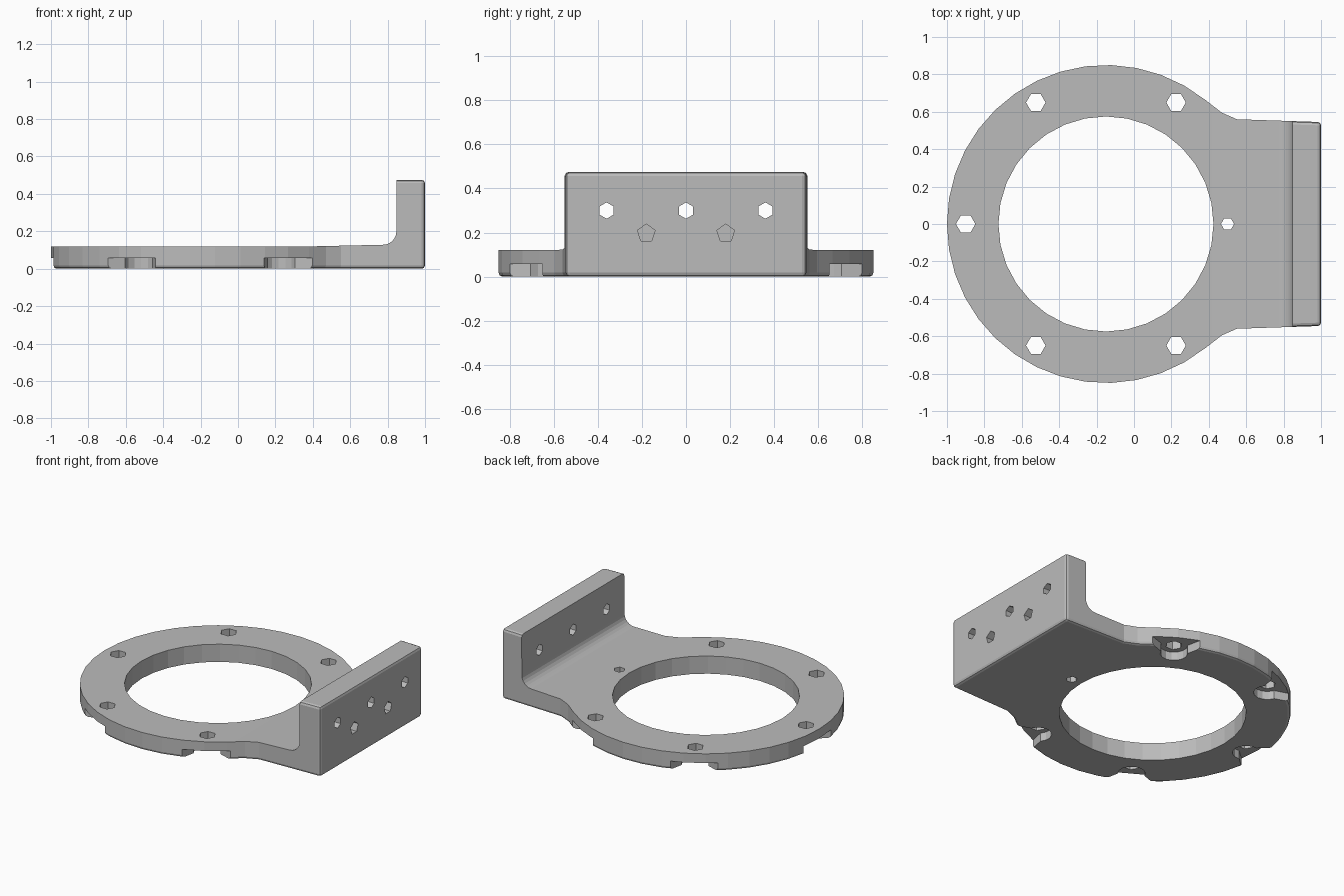
import bpy, bmesh
from math import cos, sin, radians, pi
from mathutils import Vector

cube = bpy.data.objects.get("Cube")
if cube:
    bpy.data.objects.remove(cube, do_unlink=True)

CX = -0.15          # ring centre
OUTER, INNER = 0.85, 0.575
PLATE, WALL = 0.12, 0.475

grey = bpy.data.materials.new("machined grey")
grey.use_nodes = True
grey.diffuse_color = (0.5, 0.5, 0.5, 1)
grey.node_tree.nodes["Principled BSDF"].inputs["Base Color"].default_value = (0.5, 0.5, 0.5, 1)


def arc(cx, cy, r, start, end, steps):
    """Points along a circular arc, angles in degrees."""
    angles = [radians(start + (end - start) * i / steps) for i in range(steps + 1)]
    return [(cx + r * cos(a), cy + r * sin(a)) for a in angles]


def circle(cx, cy, r, sides, turn=0):
    return arc(cx, cy, r, turn, turn + 360, sides)[:-1]


def prism(name, points, low, high, axis="z", bevel_rule=None):
    """Extrude a flat outline along one axis."""
    place = {"x": lambda u, v, d: (d, u, v),
             "y": lambda u, v, d: (u, d, v),
             "z": lambda u, v, d: (u, v, d)}[axis]
    bm = bmesh.new()
    base = bm.faces.new([bm.verts.new(place(u, v, low)) for u, v in points])
    grown = bmesh.ops.extrude_face_region(bm, geom=[base], use_keep_orig=True)
    shift = Vector(place(0, 0, high - low))
    bmesh.ops.translate(bm, vec=shift, verts=[g for g in grown["geom"] if isinstance(g, bmesh.types.BMVert)])
    bmesh.ops.recalc_face_normals(bm, faces=bm.faces[:])
    if bevel_rule:
        bmesh.ops.bevel(bm, geom=[e for e in bm.edges if bevel_rule(e)], offset=0.018,
                        segments=2, profile=0.5, affect="EDGES")
    mesh = bpy.data.meshes.new(name)
    bm.to_mesh(mesh)
    bm.free()
    mesh.materials.append(grey)
    obj = bpy.data.objects.new(name, mesh)
    bpy.context.collection.objects.link(obj)
    return obj


def cut(body, cutter):
    """Subtract the cutter, then discard it."""
    cutter.hide_render = True
    mod = body.modifiers.new("cut", "BOOLEAN")
    mod.operation, mod.solver, mod.object = "DIFFERENCE", "EXACT", cutter
    bpy.context.view_layer.objects.active = body
    bpy.ops.object.modifier_apply(modifier=mod.name)
    bpy.data.objects.remove(cutter, do_unlink=True)


def rounded_edge(edge):
    a, b = (v.co for v in edge.verts)
    return abs(a.z - b.z) < 0.001 or (a.x > 0.99 and b.x > 0.99)


# Full-height block: round ring flowing into a square end
shoulder = [(0.47, -0.595), (0.55, -0.56), (1.0, -0.545)]
outline = arc(CX, 0, OUTER, 51.4, 308.6, 28) + shoulder + [(x, -y) for x, y in reversed(shoulder)]
body = prism("mounting_bracket", outline, 0, WALL, bevel_rule=rounded_edge)

# Clear the space above the plate, leaving the filleted end wall
clearance = [(-1.3, PLATE), (0.42, PLATE)] + arc(0.775, 0.2, 0.072, 270, 360, 6) + [(0.85, 0.7), (-1.3, 0.7)]
cut(body, prism("clearance_cutter", clearance, -1, 1, "y"))

# Large central opening
cut(body, prism("opening_cutter", circle(CX, 0, INNER, 32), -0.1, 0.3))

# Bolt holes with flared pockets under the rim
for angle in range(60, 301, 60):
    a = radians(angle)
    pocket = [(0.95, -0.2), (0.85, -0.16)] + arc(0.75, 0, 0.085, 280, 80, 8) + [(0.85, 0.16), (0.95, 0.2)]
    turned = [(CX + r * cos(a) - t * sin(a), r * sin(a) + t * cos(a)) for r, t in pocket]
    cut(body, prism("pocket_cutter", turned, -0.1, 0.057))
    hole = circle(CX + 0.75 * cos(a), 0.75 * sin(a), 0.052, 6)
    cut(body, prism("bolt_cutter", hole, -0.1, 0.3))

# Small locating hole near the wall
cut(body, prism("locating_cutter", circle(0.5, 0, 0.035, 6), -0.1, 0.3))

# Through holes, then blind holes, in the end wall
for y in (-0.36, 0, 0.36):
    cut(body, prism("wall_cutter", circle(y, 0.3, 0.037, 6, 30), 0.7, 1.1, "x"))
for y in (-0.18, 0.18):
    cut(body, prism("blind_cutter", circle(y, 0.197, 0.042, 5, 18), 0.9, 1.1, "x"))
